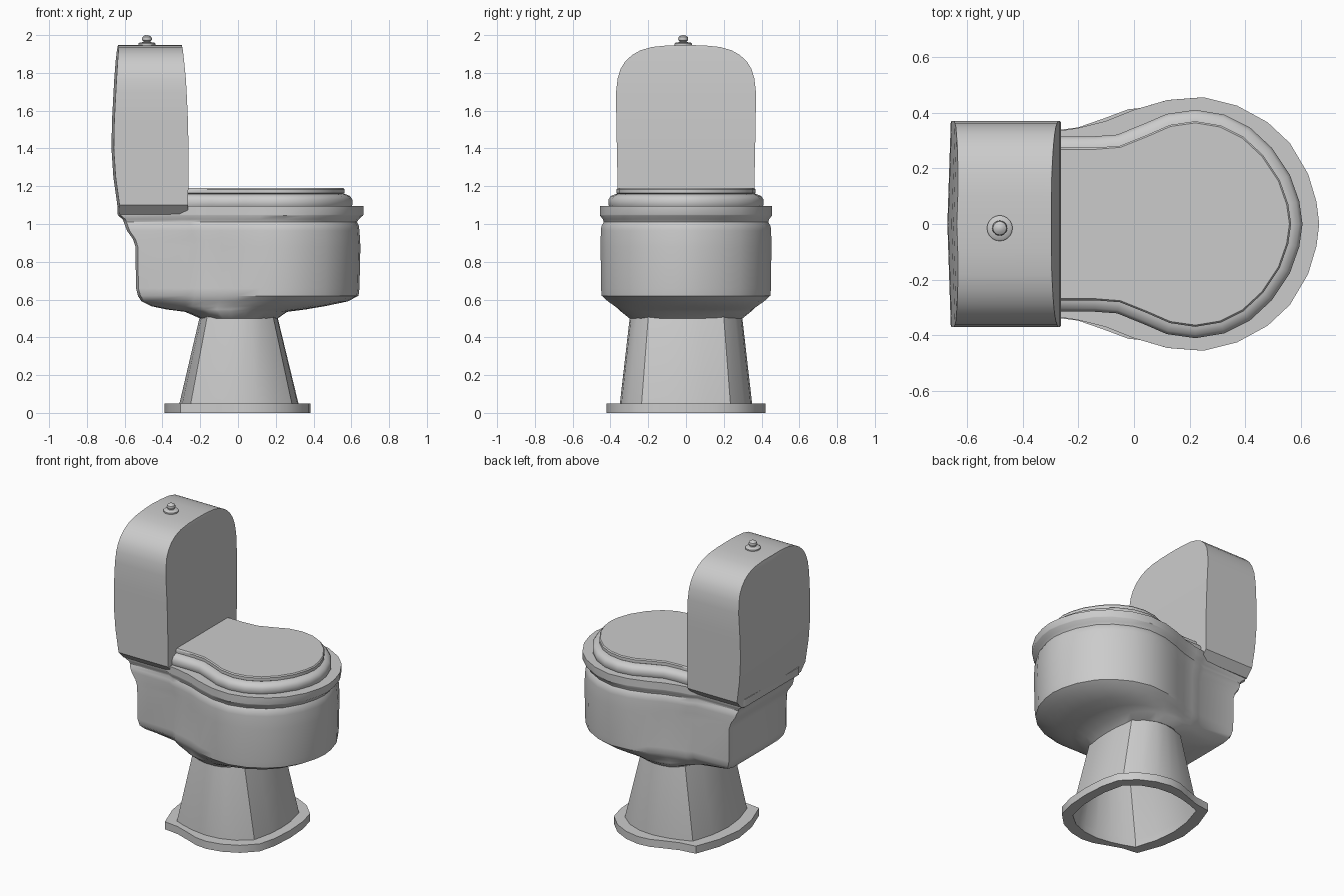
import bpy, bmesh, math
from mathutils import Vector


def ring(half):
    """Mirror a half outline (y >= 0) across y = 0 into a closed loop."""
    return half + [(x, -y) for x, y in reversed(half) if y > 0.0001]


def offset(pts, d):
    """Move a closed anticlockwise loop outward by d."""
    out = []
    for i, p in enumerate(pts):
        a, b = Vector(pts[i - 1]), Vector(pts[(i + 1) % len(pts)])
        t = (b - a).normalized()
        out.append((p[0] + t.y * d, p[1] - t.x * d))
    return out


def loft(name, rings, caps=(True, True), angle=35):
    """Skin a stack of (z, loop) sections."""
    bm = bmesh.new()
    rows = [[bm.verts.new((x, y, z)) for x, y in pts] for z, pts in rings]
    n = len(rows[0])
    for a, b in zip(rows, rows[1:]):
        for i in range(n):
            j = (i + 1) % n
            bm.faces.new((a[i], a[j], b[j], b[i]))
    for cap, row in zip(caps, (rows[0], rows[-1])):
        if cap:
            bm.faces.new(row)
    bmesh.ops.remove_doubles(bm, verts=bm.verts, dist=0.0001)
    bmesh.ops.recalc_face_normals(bm, faces=bm.faces)
    me = bpy.data.meshes.new(name)
    bm.to_mesh(me)
    bm.free()
    ob = bpy.data.objects.new(name, me)
    bpy.context.collection.objects.link(ob)
    bpy.ops.object.select_all(action='DESELECT')
    ob.select_set(True)
    bpy.context.view_layer.objects.active = ob
    bpy.ops.object.shade_smooth_by_angle(angle=math.radians(angle))
    return ob


# Bowl with overhanging rim: keyhole outline scaled per level,
# blended towards a rounded section where it meets the pedestal
bowl_half = [(.665, 0), (.655, .08), (.625, .18), (.56, .29), (.48, .365), (.37, .425),
             (.25, .455), (.12, .445), (0, .41), (-.1, .37), (-.2, .345), (-.265, .335),
             (-.31, .315), (-.62, .305), (-.635, .28), (-.635, 0)]
# z, front x, back x, half width, roundness
levels = [(.50, .21, .20, .30, 1), (.535, .26, .28, .345, .9), (.548, .36, .38, .36, .6),
          (.565, .46, .46, .382, .35), (.59, .58, .51, .415, .15), (.62, .638, .53, .447, .05),
          (.66, .643, .54, .45, 0), (.88, .648, .543, .452, 0), (.92, .646, .556, .452, 0),
          (.965, .643, .588, .45, 0), (.99, .64, .597, .448, 0), (1.01, .63, .605, .435, 0),
          (1.025, .64, .61, .44, 0), (1.045, .662, .635, .455, 0), (1.05, .665, .635, .455, 0),
          (1.095, .665, .635, .455, 0)]
bowl = []
for z, front, back, wide, mix in levels:
    half = []
    for i, (x, y) in enumerate(bowl_half):
        a = math.pi * i / (len(bowl_half) - 1)
        c, s = math.cos(a), max(math.sin(a), 0)
        s = 0 if s < 1e-6 else s
        rx = math.copysign(abs(c) ** .8, c) * (front if c > 0 else back)
        ry = s ** .8 * wide
        kx = x * (front / .665 if x > 0 else back / .635)
        ky = y * wide / .455
        half.append((kx + (rx - kx) * mix, ky + (ry - ky) * mix))
    bowl.append((z, ring(half)))
loft("bowl", bowl)

# Seat and lid share one outline
lid = ring([(.56, 0), (.55, .07), (.52, .155), (.46, .245), (.39, .31), (.31, .35),
            (.22, .365), (.13, .352), (.05, .317), (-.05, .277), (-.14, .27), (-.28, .27),
            (-.4, .27)])
loft("seat", [(z, offset(lid, d)) for z, d in
              [(1.085, .035), (1.10, .045), (1.13, .045), (1.148, .033), (1.157, .012), (1.16, -.01)]])
loft("lid", [(z, offset(lid, d)) for z, d in
             [(1.155, -.01), (1.163, .004), (1.183, .004), (1.19, -.002)]])

# Hollow pedestal
foot = ring([(.32, 0), (.315, .1), (.285, .235), (.2, .305), (.1, .342), (0, .35),
             (-.1, .335), (-.18, .312), (-.25, .285), (-.295, .14), (-.31, 0)])
top = [(x * .65, y * .86) for x, y in foot]
loft("pedestal", [(.0, foot), (.05, foot), (.53, [(x * .98, y * .98) for x, y in top])],
     caps=(False, False))

# Base flange ring around the foot
flange = ring([(.385, 0), (.375, .15), (.345, .265), (.26, .35), (.16, .4), (.06, .42),
               (-.02, .412), (-.1, .382), (-.2, .347), (-.305, .333), (-.365, .17), (-.39, 0)])
foot_in = ring([(.32, 0), (.315, .1), (.285, .235), (.2, .305), (.1, .342), (.05, .346), (0, .35),
                (-.1, .335), (-.18, .312), (-.25, .285), (-.295, .14), (-.31, 0)])
loft("base_flange", [(0, flange), (.05, flange), (.05, foot_in), (0, foot_in), (0, flange)],
     caps=(False, False))

# Cistern: rows of z, half width, back x, front x
tank = []
for z, w, back, front in [
        (1.05, .312, -.637, -.266), (1.10, .36, -.639, -.265), (1.25, .363, -.660, -.262),
        (1.4, .366, -.670, -.262), (1.55, .369, -.667, -.265), (1.70, .370, -.659, -.272),
        (1.77, .362, -.655, -.276), (1.82, .347, -.651, -.281), (1.86, .322, -.648, -.285),
        (1.895, .285, -.644, -.289), (1.92, .24, -.641, -.292), (1.937, .18, -.638, -.295),
        (1.945, .10, -.636, -.297), (1.947, .03, -.636, -.297)]:
    side = back + .012 * w / .36
    tank.append((z, [(front, -w), (front, w), (side, w), (back, 0), (side, -w)]))
loft("cistern", tank)

# Flush knob, turned on a vertical axis
profile = [(1.94, .046), (1.955, .046), (1.96, .04), (1.963, .02), (1.967, .018),
           (1.971, .024), (1.98, .027), (1.99, .024), (1.997, .014), (2.0, .004)]
loft("flush_knob", [(z, [(-.482 + r * math.cos(k * math.tau / 20),
                          -.015 + r * math.sin(k * math.tau / 20)) for k in range(20)])
                    for z, r in profile])
